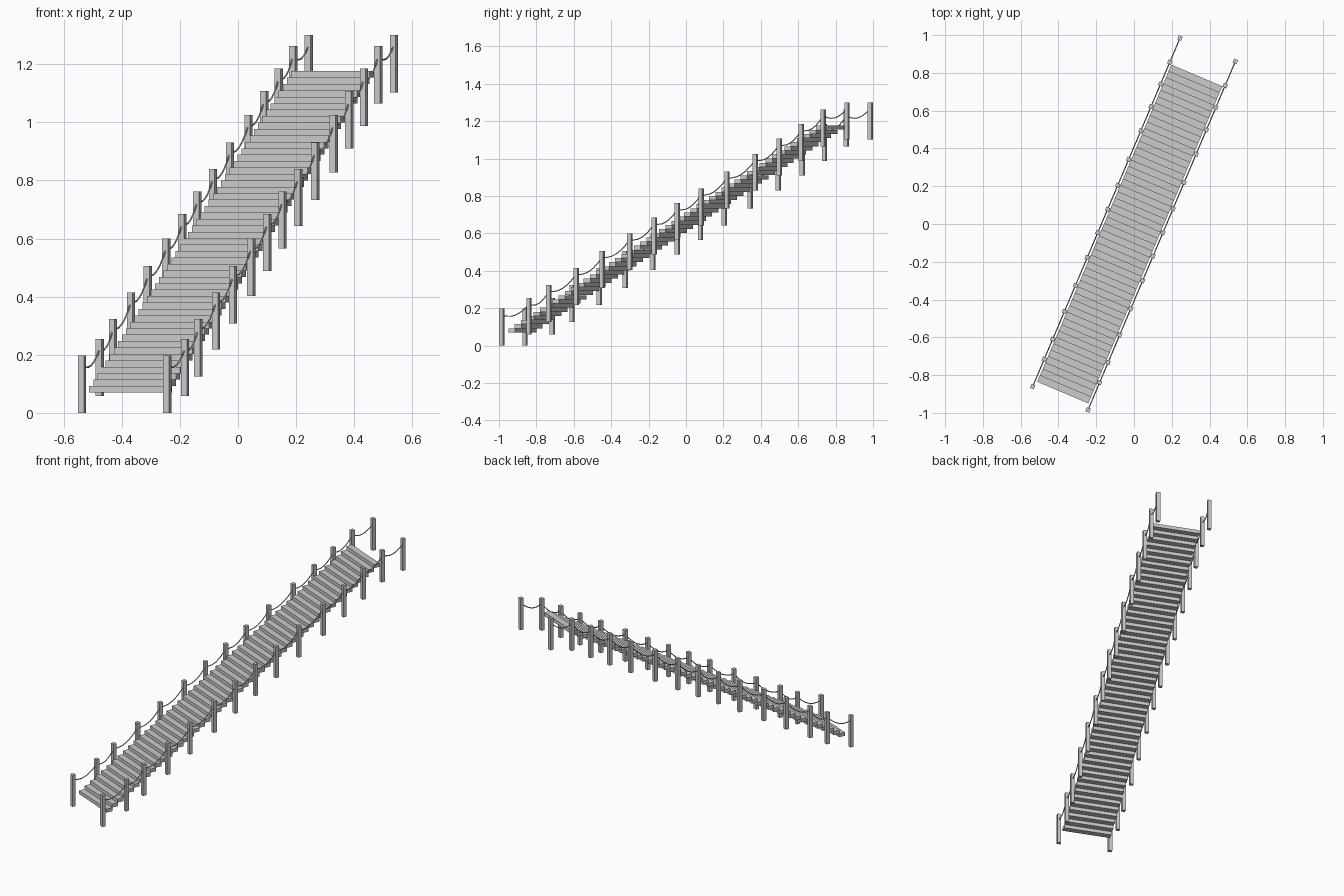
import bpy, bmesh, math
from mathutils import Matrix, Vector

if "Cube" in bpy.data.objects:
    bpy.data.objects.remove(bpy.data.objects["Cube"])

YAW = math.atan2(0.78, 1.845)          # the bridge runs diagonally in plan
ROT = Matrix.Rotation(-YAW, 4, 'Z')    # local y = along bridge, local x = across
HALF = 0.159                           # post line offset from the centre line
POST_W, POST_H = 0.022, 0.197

# post stations: (distance along the bridge, top height)
POSTS = [(-1.002, .197), (-.844, .255), (-.729, .323), (-.570, .415), (-.420, .505),
         (-.259, .60), (-.117, .685), (.017, .762), (.155, .84), (.305, .93),
         (.469, 1.025), (.608, 1.107), (.737, 1.185), (.863, 1.262), (1.002, 1.30)]


def box_mesh(name, boxes):
    """One object made of axis-aligned local boxes (centre, size), turned by YAW."""
    bm = bmesh.new()
    for c, s in boxes:
        m = ROT @ Matrix.Translation(c) @ Matrix.Diagonal((*s, 1))
        bmesh.ops.create_cube(bm, size=1, matrix=m)
    me = bpy.data.meshes.new(name)
    bm.to_mesh(me)
    bm.free()
    ob = bpy.data.objects.new(name, me)
    bpy.context.collection.objects.link(ob)


def rope(name, x):
    """Thin rope sagging between neighbouring posts."""
    pts = []
    n = 6
    for (s0, z0), (s1, z1) in zip(POSTS, POSTS[1:]):
        for i in range(n):
            t = i / n
            z = z0 + (z1 - z0) * t - 0.033 - 0.03 * 4 * t * (1 - t)
            pts.append(ROT @ Vector((x, s0 + (s1 - s0) * t, z)))
    pts.append(ROT @ Vector((x, POSTS[-1][0], POSTS[-1][1] - 0.033)))
    cu = bpy.data.curves.new(name, 'CURVE')
    cu.dimensions = '3D'
    cu.bevel_depth = 0.003
    cu.bevel_resolution = 1
    cu.use_fill_caps = True
    sp = cu.splines.new('POLY')
    sp.points.add(len(pts) - 1)
    for p, co in zip(sp.points, pts):
        p.co = (*co, 1)
    ob = bpy.data.objects.new(name, cu)
    bpy.context.collection.objects.link(ob)


# stepped deck planks
N = 50
S0, S1 = -0.968, 0.853
pitch = (S1 - S0) / N
planks = [(Vector((0, S0 + pitch * (i + .5), 0.081 + (1.165 - 0.081) * i / (N - 1))),
           (0.293, pitch + 0.002, 0.022)) for i in range(N)]
box_mesh("deck_planks", planks)

# posts and ropes on both sides
for side, sx in (("left", -1), ("right", 1)):
    box_mesh(side + "_posts", [(Vector((sx * HALF, s, z - POST_H / 2)),
                                (POST_W, POST_W, POST_H)) for s, z in POSTS])
    rope(side + "_rope", sx * HALF)
